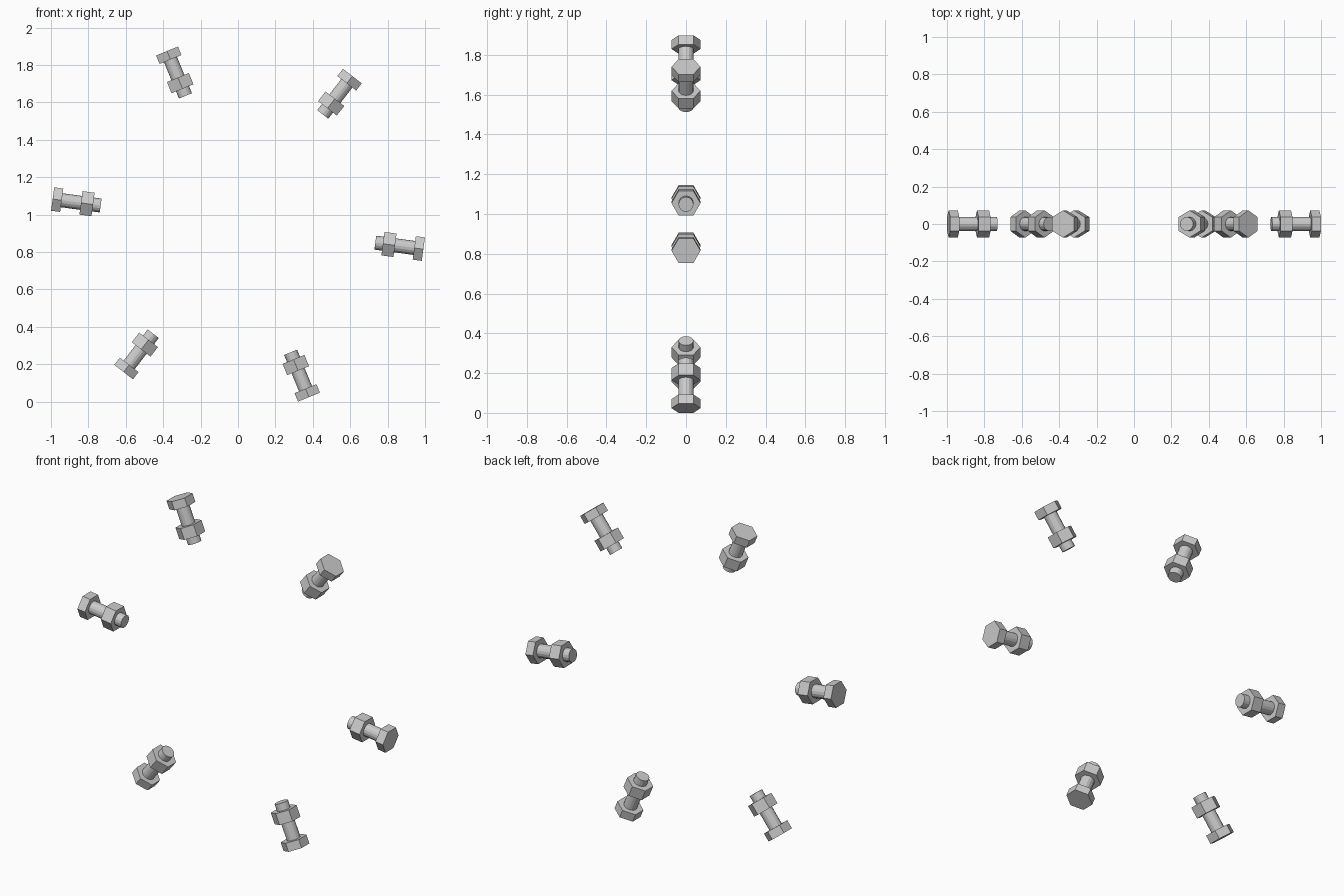
import bpy, math
from mathutils import Matrix, Vector

if "Cube" in bpy.data.objects:
    bpy.data.objects.remove(bpy.data.objects["Cube"])

CENTER = Vector((0, 0, 0.949))   # middle of the ring of bolts
START = math.radians(-7.7)       # direction of the first bolt

steel = bpy.data.materials.new("grey steel")
steel.diffuse_color = (0.6, 0.6, 0.6, 1)
steel.use_nodes = True
steel.node_tree.nodes["Principled BSDF"].inputs["Base Color"].default_value = steel.diffuse_color


def prism(name, sides, radius, r0, r1, angle):
    """Prism lying along a radial direction of the ring, from r0 to r1."""
    bpy.ops.mesh.primitive_cylinder_add(vertices=sides, radius=radius, depth=r1 - r0)
    ob = bpy.context.object
    ob.name = name
    out = Vector((math.cos(angle), 0, math.sin(angle)))
    side = Vector((0, 1, 0))     # first corner points along y
    rot = Matrix((side.cross(out), side, out)).transposed()
    ob.data.transform(rot.to_4x4())
    ob.location = CENTER + out * (r0 + r1) / 2
    ob.data.materials.append(steel)


# six bolts, heads outward, each with a nut near its tip
for i in range(6):
    a = START + i * math.pi / 3
    prism(f"bolt_head_{i + 1}", 6, 0.073, 0.951, 1.0, a)
    prism(f"bolt_shaft_{i + 1}", 16, 0.0375, 0.741, 0.952, a)
    prism(f"nut_{i + 1}", 6, 0.073, 0.782, 0.847, a)
